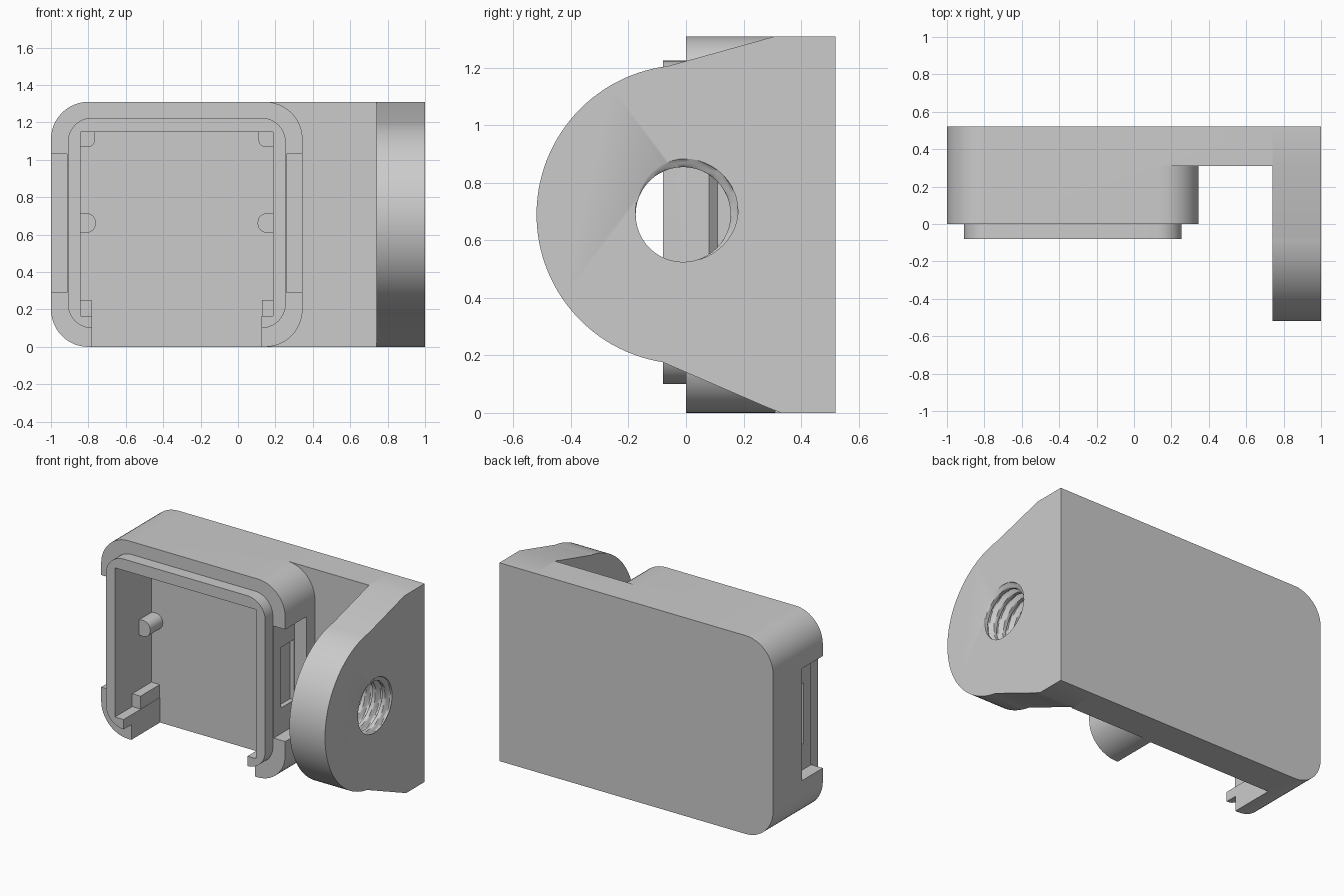
import bpy, bmesh
from math import sin, cos, pi, radians

if "Cube" in bpy.data.objects:
    bpy.data.objects.remove(bpy.data.objects["Cube"], do_unlink=True)

grey = bpy.data.materials.new("plain grey")
grey.use_nodes = True
grey.diffuse_color = (0.6, 0.6, 0.6, 1)
grey.node_tree.nodes["Principled BSDF"].inputs["Base Color"].default_value = (0.6, 0.6, 0.6, 1)

MID = -0.6550   # a point x mirrors to MID - x inside the case


def finish(name, bm):
    bmesh.ops.recalc_face_normals(bm, faces=bm.faces[:])
    mesh = bpy.data.meshes.new(name)
    bm.to_mesh(mesh)
    bm.free()
    ob = bpy.data.objects.new(name, mesh)
    bpy.context.collection.objects.link(ob)
    mesh.materials.append(grey)
    return ob


def prism(name, pts, axis, lo, hi, front_fillet=0):
    """Extrude a flat outline along one axis, optionally rounding its front rim."""
    place = {"X": lambda a, b, t: (t, a, b),
             "Y": lambda a, b, t: (a, t, b),
             "Z": lambda a, b, t: (a, b, t)}[axis]
    bm = bmesh.new()
    ends = [[bm.verts.new(place(a, b, t)) for a, b in pts] for t in (lo, hi)]
    n = len(pts)
    front = bm.faces.new(ends[0])
    bm.faces.new(ends[1])
    for i in range(n):
        j = (i + 1) % n
        bm.faces.new((ends[0][i], ends[0][j], ends[1][j], ends[1][i]))
    if front_fillet:
        bmesh.ops.bevel(bm, geom=list(front.edges), offset=front_fillet,
                        segments=5, profile=0.5, affect="EDGES")
    return finish(name, bm)


def arc(cx, cy, r, start, end, steps=12):
    return [(cx + r * cos(radians(start + (end - start) * i / steps)),
             cy + r * sin(radians(start + (end - start) * i / steps)))
            for i in range(steps + 1)]


def rounded(x0, x1, z0, z1, r, steps=10):
    return (arc(x1 - r, z1 - r, r, 0, 90, steps) + arc(x0 + r, z1 - r, r, 90, 180, steps)
            + arc(x0 + r, z0 + r, r, 180, 270, steps) + arc(x1 - r, z0 + r, r, 270, 360, steps))


def rect(x0, x1, z0, z1):
    return [(x0, z0), (x1, z0), (x1, z1), (x0, z1)]


def flip(pts):
    return [(MID - a, b) for a, b in pts]


def combine(base, tool, operation):
    mod = base.modifiers.new("combine", "BOOLEAN")
    mod.operation = operation
    mod.solver = "EXACT"
    mod.object = tool
    bpy.context.view_layer.objects.active = base
    bpy.ops.object.modifier_apply(modifier=mod.name)
    bpy.data.objects.remove(tool, do_unlink=True)


def cut(base, *args):
    combine(base, prism("cutter", *args), "DIFFERENCE")


def add(base, *args):
    combine(base, prism("addition", *args), "UNION")


# Case and back plate as one block, rounded on the right end only
W, H, R = 0.345, 1.31, 0.2
outline = [(0.74, 0), (0.74, H)] + arc(R - 1, H - R, R, 90, 180) + arc(R - 1, R, R, 180, 270)
housing = prism("housing", outline, "Y", 0, 0.52)

# Clear the gap beside the case, leaving the plate behind it
gap = ([(0.8, -0.1), (0.8, 1.4), (W - R, 1.4)] + arc(W - R, H - R, R, 90, 0)
       + arc(W - R, R, R, 0, -90) + [(W - R, -0.1)])
cut(housing, gap, "Y", -0.1, 0.31)

# Side notches down to the inner wall
notch = rect(0.26, 0.5, 0.29, 1.03)
for shape in (notch, flip(notch)):
    cut(housing, shape, "Y", -0.1, 0.22)

# Raised lip with a soft front rim
add(housing, rounded(-0.91, 0.255, 0.1, 1.225, 0.13), "Y", -0.08, 0.1, 0.035)

# Cavity, open through the bottom
half = [(0.125, -0.1), (0.125, 0.165), (0.188, 0.165), (0.188, 1.15)]
cut(housing, half + flip(half)[::-1], "Y", -0.2, 0.3)

# Snap undercuts in the notches
under = [(0.28, 0.08), (0.26, 0.08), (0.23, 0.11), (0.23, 0.215), (0.28, 0.215)]
for shape in (under, flip(under)):
    cut(housing, shape, "Z", 0.46, 0.86)

# Corner posts, middle pegs and lower blocks inside the cavity
supports = [(rounded(0.11, 0.22, 1.07, 1.19, 0.035, 5), 0.17),
            (rounded(0.105, 0.22, 0.61, 0.715, 0.05, 6), 0.17),
            (rect(0.127, 0.21, 0.12, 0.25), 0.1)]
for shape, front in supports:
    for pts in (shape, flip(shape)):
        add(housing, pts, "Y", front, 0.34)

# Mounting ear with a round nose
nose = arc(0, 0.69, 0.52, 97, 261, 56)
ear = prism("mounting_ear", [(0.52, 0), (0.52, H), (0.31, H)] + nose + [(0.28, 0.02), (0.33, 0)],
            "X", 0.74, 1)


# Threaded hole: a bore whose radius follows a helix
def thread_cutter(pitch=0.07, rows=56, sides=48):
    bm = bmesh.new()
    rings = []
    for i in range(rows + 1):
        x = 0.7 + 0.34 * i / rows
        ring = []
        for j in range(sides):
            a = 2 * pi * j / sides
            phase = ((x - 1) / pitch - j / sides + 0.65) % 1
            ridge = min(1, max(0, 1.6 - abs(phase - 0.5) * 5))
            r = 0.165 + 0.03 * ridge
            ring.append(bm.verts.new((x, -0.01 + r * cos(a), 0.69 + r * sin(a))))
        rings.append(ring)
    for low, high in zip(rings, rings[1:]):
        for j in range(sides):
            k = (j + 1) % sides
            bm.faces.new((low[j], low[k], high[k], high[j]))
    bm.faces.new(rings[0])
    bm.faces.new(rings[-1])
    bmesh.ops.triangulate(bm, faces=bm.faces[:])
    return finish("cutter", bm)


combine(ear, thread_cutter(), "DIFFERENCE")

# Smooth curved faces, keep hard edges crisp
for ob in (housing, ear):
    bpy.ops.object.select_all(action="DESELECT")
    ob.select_set(True)
    bpy.context.view_layer.objects.active = ob
    bpy.ops.object.shade_smooth_by_angle(angle=radians(30))
